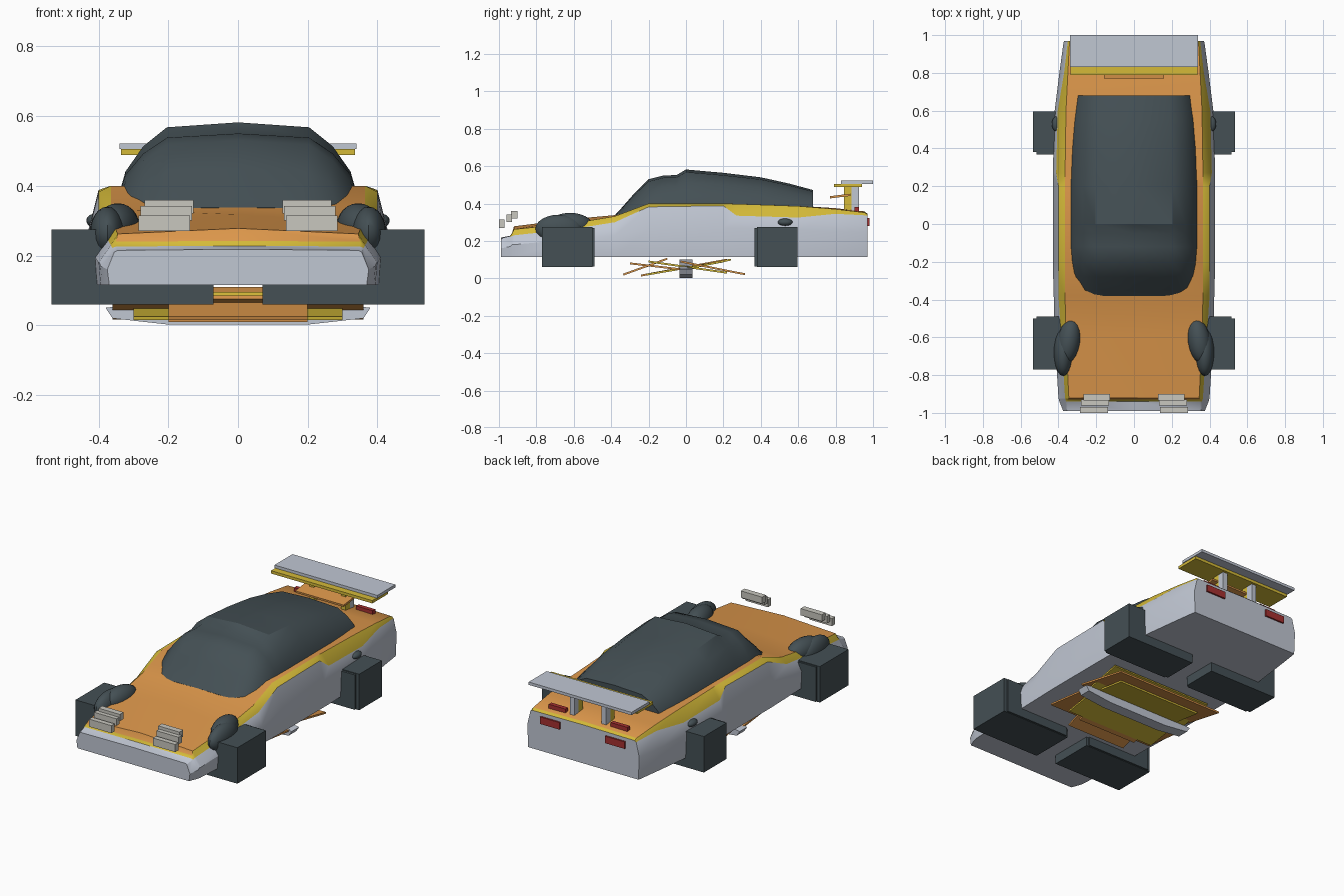
import bpy, bmesh, math
from mathutils import Matrix

cube = bpy.data.objects.get("Cube")
if cube:
    bpy.data.objects.remove(cube, do_unlink=True)


def material(name, r, g, b):
    m = bpy.data.materials.new(name)
    m.use_nodes = True
    m.diffuse_color = (r, g, b, 1)
    m.node_tree.nodes["Principled BSDF"].inputs["Base Color"].default_value = (r, g, b, 1)
    return m


SILVER = material("silver paint", .53, .57, .65)
YELLOW = material("yellow trim", .66, .49, .04)
ORANGE = material("orange paint", .72, .31, .07)
DARK = material("dark slate", .058, .08, .09)
LAMP = material("pale lamp grey", .58, .57, .52)
RED = material("tail light red", .38, .03, .03)


def finish(name, bm, mats, smooth=False):
    bmesh.ops.recalc_face_normals(bm, faces=bm.faces)
    mesh = bpy.data.meshes.new(name)
    bm.to_mesh(mesh)
    bm.free()
    for m in mats:
        mesh.materials.append(m)
    ob = bpy.data.objects.new(name, mesh)
    bpy.context.collection.objects.link(ob)
    if smooth:
        bpy.ops.object.select_all(action='DESELECT')
        ob.select_set(True)
        bpy.context.view_layer.objects.active = ob
        bpy.ops.object.shade_smooth_by_angle(angle=math.radians(32))
    return ob


def box(name, x, y, z, mat, tilt=0):
    """Box from ranges on each axis, tilted about its own x axis."""
    bm = bmesh.new()
    ranges = (x, y, z)
    centre = Matrix.Translation([(a + b) / 2 for a, b in ranges])
    size = Matrix.Diagonal([b - a for a, b in ranges] + [1])
    bmesh.ops.create_cube(bm, size=1, matrix=centre @ Matrix.Rotation(tilt, 4, 'X') @ size)
    return finish(name, bm, [mat])


def pair(name, x, y, z, mat, tilt=0):
    box("left_" + name, x, y, z, mat, tilt)
    box("right_" + name, (-x[1], -x[0]), y, z, mat, tilt)


def plate(name, start, end, half, mat):
    """Thin blade spanning two points in the side plane."""
    (y0, z0), (y1, z1) = start, end
    length = math.hypot(y1 - y0, z1 - z0)
    y, z = (y0 + y1) / 2, (z0 + z1) / 2
    box(name, (-half, half), (y - length / 2, y + length / 2), (z - .005, z + .005),
        mat, math.atan2(z1 - z0, y1 - y0))


def loft(name, stations, mats, rule=None, smooth=True):
    """Skin symmetric sections; each is (y, half outline, centre height)."""
    bm = bmesh.new()
    rings = []
    for y, half, top in stations:
        ring = half + [(0, top)] + [(-x, z) for x, z in reversed(half)]
        rings.append([bm.verts.new((x, y, z)) for x, z in ring])
    n = len(rings[0])
    for a, b in zip(rings, rings[1:]):
        for i in range(n):
            j = (i + 1) % n
            f = bm.faces.new((a[i], a[j], b[j], b[i]))
            if rule:
                f.material_index = rule(min(i, n - 2 - i), f.calc_center_median().y)
    bm.faces.new(rings[0])
    bm.faces.new(rings[-1])
    return finish(name, bm, mats, smooth)


def ellipsoid(bm, centre, size, turn=0):
    m = Matrix.Translation(centre) @ Matrix.Rotation(turn, 4, 'Z') @ Matrix.Diagonal(size + (1,))
    bmesh.ops.create_uvsphere(bm, u_segments=20, v_segments=12, radius=1, matrix=m)


# Body shell: y, side width and height, trim lower edge, deck edge, deck centre
body = [
    (-.99, .375, .16, .355, .21, .345, .215, .218),
    (-.94, .395, .17, .36, .222, .35, .226, .228),
    (-.93, .397, .18, .363, .226, .35, .24, .242),
    (-.92, .40, .18, .365, .23, .345, .262, .278),
    (-.6, .42, .21, .385, .265, .36, .295, .318),
    (-.38, .425, .23, .4, .3, .365, .332, .338),
    (-.2, .43, .26, .4, .382, .365, .4, .4),
    (.2, .43, .27, .4, .388, .365, .4, .402),
    (.27, .43, .27, .412, .335, .365, .398, .4),
    (.6, .42, .26, .404, .325, .36, .386, .388),
    (.8, .395, .25, .37, .345, .35, .37, .375),
    (.955, .374, .25, .352, .337, .342, .352, .358),
    (.97, .37, .25, .35, .333, .34, .342, .345),
]
sections = [(y, [(wm - .006, .115), (wm, zm), (wy, zy), (wo, zo)], zc)
            for y, wm, zm, wy, zy, wo, zo, zc in body]


def body_colour(i, y):
    if i < 2 or y < -.94:
        return 0
    return 1 if i == 2 or y < -.93 or y > .95 else 2


loft("body_shell", sections, [SILVER, YELLOW, ORANGE], body_colour)

# Cabin canopy: y, half width, base height, roof height
cabin = [
    (-.38, .25, .32, .338), (-.35, .3, .32, .37), (-.28, .33, .33, .45),
    (-.2, .34, .36, .53), (-.12, .34, .38, .55), (-.05, .34, .38, .552),
    (0, .34, .38, .582), (.2, .34, .38, .564), (.4, .33, .38, .54),
    (.55, .32, .37, .507), (.68, .305, .36, .472),
]
loft("cabin_canopy",
     [(y, [(w, z), (w * .95, z + (t - z) * .3), (w * .8, z + (t - z) * .66),
           (w * .6, z + (t - z) * .93)], t) for y, w, z, t in cabin], [DARK])

# Front fender pods and small rear hub pods
for side, label in ((1, "left"), (-1, "right")):
    bm = bmesh.new()
    ellipsoid(bm, (side * .375, -.68, .265), (.05, .125, .075))
    ellipsoid(bm, (side * .345, -.62, .285), (.06, .12, .065), side * .15)
    finish(label + "_fender_pod", bm, [DARK], True)
    bm = bmesh.new()
    ellipsoid(bm, (side * .41, .53, .3), (.025, .04, .02))
    finish(label + "_rear_pod", bm, [DARK], True)

# Block wheels with a slightly offset inner block
pair("front_wheel", (.07, .535), (-.77, -.5), (.06, .275), DARK)
pair("front_wheel_inner", (.085, .515), (-.74, -.49), (.062, .27), DARK)
pair("rear_wheel", (.07, .535), (.38, .595), (.06, .275), DARK)
pair("rear_wheel_inner", (.085, .515), (.367, .56), (.062, .27), DARK)

# Stacked headlamp blocks
pair("lower_lamp", (.137, .285), (-1, -.97), (.27, .315), LAMP)
pair("middle_lamp", (.132, .28), (-.96, -.93), (.3, .342), LAMP)
pair("upper_lamp", (.127, .268), (-.935, -.9), (.32, .36), LAMP)

# Rear wing, its posts and the small flap beneath
box("wing_top", (-.34, .34), (.83, 1), (.505, .522), SILVER)
box("wing_lower", (-.335, .335), (.79, .94), (.488, .505), YELLOW)
pair("wing_post", (.09, .12), (.885, .925), (.35, .505), SILVER)
pair("wing_brace", (.09, .12), (.845, .885), (.36, .49), YELLOW)
box("wing_flap", (-.16, .16), (.77, .88), (.434, .446), ORANGE, .12)

# Tail lights
pair("tail_light", (.15, .28), (.96, .98), (.28, .322), RED)
pair("deck_light", (.15, .26), (.9, .925), (.355, .382), RED)

# Cluster of crossed blades around an arched bar under the floor
arch = [(.2, .002), (.36, .02), (.38, .05)]
loft("under_bar", [(-.035, arch, .1), (.035, arch, .1)], [SILVER], smooth=False)
plate("front_lower_blade", (-.335, .02), (-.1, .105), .2, ORANGE)
plate("front_upper_blade", (-.3, .08), (0, .045), .36, ORANGE)
plate("long_yellow_blade", (-.21, .02), (.2, .09), .3, YELLOW)
plate("long_orange_blade", (-.24, .015), (.22, .1), .2, ORANGE)
plate("rear_lower_blade", (-.03, .09), (.315, .022), .36, ORANGE)
plate("rear_upper_blade", (0, .05), (.24, .1), .34, YELLOW)
plate("cross_blade", (-.2, .09), (.22, .03), .28, YELLOW)
